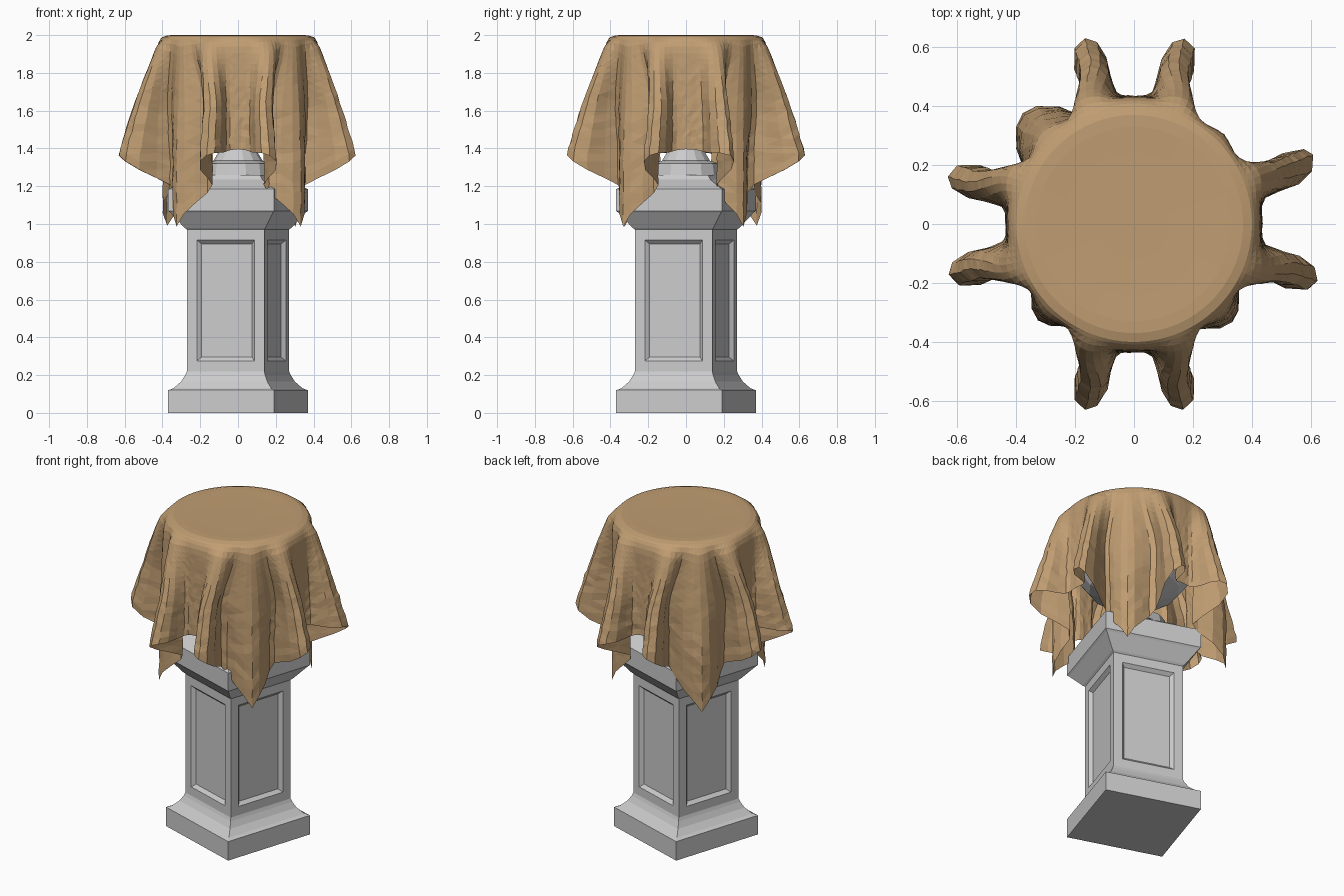
import bpy, bmesh, math, random
from mathutils import Vector

if "Cube" in bpy.data.objects:
    bpy.data.objects.remove(bpy.data.objects["Cube"])

random.seed(4)
TURN = math.radians(-17.8)


def finish(bm, name, mat=None):
    bmesh.ops.recalc_face_normals(bm, faces=bm.faces)
    me = bpy.data.meshes.new(name)
    bm.to_mesh(me)
    bm.free()
    ob = bpy.data.objects.new(name, me)
    bpy.context.collection.objects.link(ob)
    if mat:
        me.materials.append(mat)
    return ob


def loft(profile, sides, turn):
    """Stack of regular rings (radius, z), capped at both ends."""
    bm = bmesh.new()
    rings = [[bm.verts.new((r * math.cos(turn + math.tau * k / sides),
                            r * math.sin(turn + math.tau * k / sides), z))
              for k in range(sides)] for r, z in profile]
    walls = []
    for a, b in zip(rings, rings[1:]):
        walls.append([bm.faces.new((a[k], a[(k + 1) % sides], b[(k + 1) % sides], b[k]))
                      for k in range(sides)])
    bm.faces.new(rings[0][::-1])
    bm.faces.new(rings[-1])
    return bm, walls


# Square pedestal, with recessed panels on the shaft
steps = [(.294, 0), (.294, .12), (.272, .13), (.24, .165), (.222, .20), (.215, .22),
         (.215, .97), (.225, .98), (.285, 1.06), (.294, 1.07), (.294, 1.185),
         (.20, 1.235), (.18, 1.26)]
bm, walls = loft([(h * math.sqrt(2), z) for h, z in steps], 4, TURN + math.pi / 4)
bmesh.ops.recalc_face_normals(bm, faces=bm.faces)
panels = walls[5]
bmesh.ops.inset_individual(bm, faces=panels, thickness=.078)
bmesh.ops.inset_individual(bm, faces=panels, thickness=.028, depth=-.02)
finish(bm, "pedestal")

# Hidden bowl that carries the cloth
bm, _ = loft([(.19, 1.26), (.18, 1.32), (.13, 1.335), (.085, 1.41), (.11, 1.48), (.26, 1.54),
              (.35, 1.66), (.385, 1.85), (.385, 1.97)], 14, 0)
finish(bm, "bowl")

# Cloth: a square sheet of half-width 1, draped over a round rim
tan = bpy.data.materials.new("cloth_tan")
tan.diffuse_color = (.53, .34, .17, 1)
tan.use_nodes = True
tan.node_tree.nodes["Principled BSDF"].inputs["Base Color"].default_value = tan.diffuse_color
RIM = .40
# Half-quadrant hem path: sheet angle -> hanging angle, radius
HEM = [(0, 0, .435), (8, 7.5, .445), (12, 9.5, .51), (16, 10.5, .60), (20, 14.5, .65),
       (24, 19.5, .63), (28, 22, .53), (32, 20.5, .40), (36, 26, .375), (40, 35, .425),
       (43, 41.5, .455), (45, 45, .46)]
# Fold direction away from each axis, on its clockwise and anticlockwise sides
LOBES = [(17.5, 21.5), (15.5, 15), (14.5, 15.5), (15, 15)]
CORNERS = [.43, .53, .46, .47]


def hem_at(a):
    """Smooth Catmull-Rom lookup of the hem path."""
    i = max(k for k in range(len(HEM) - 1) if HEM[k][0] <= a)
    t = (a - HEM[i][0]) / (HEM[i + 1][0] - HEM[i][0])
    p = [HEM[min(max(k, 0), len(HEM) - 1)] for k in range(i - 1, i + 3)]
    return [.5 * (2 * p[1][c] + (p[2][c] - p[0][c]) * t
                  + (2 * p[0][c] - 5 * p[1][c] + 4 * p[2][c] - p[3][c]) * t * t
                  + (3 * p[1][c] - p[0][c] - 3 * p[2][c] + p[3][c]) * t ** 3) for c in (1, 2)]


def drape(deg, u):
    """Point of the sheet at one angle; u runs 0 (rim) to 1 (hem)."""
    axis = round(deg / 90)
    off = deg - axis * 90
    side = 1 if off >= 0 else -1
    a = min(abs(off), 45)
    ang, rad = hem_at(a)
    lobe = LOBES[axis % 4][1 if side > 0 else 0]
    ang += (lobe - 16) * max(0, 1 - abs(ang - 16) / 16)
    corner = (axis if side > 0 else axis - 1) % 4
    rad += (CORNERS[corner] - .46) * min(1, max(0, (a - 33) / 7))
    total = 1 / math.cos(math.radians(a)) - RIM
    s = u * total
    f = min(s / .66, 1)
    g = min(1, f * 1.5)
    g = g * g * (3 - 2 * g)
    ang = a + (ang - a) * g
    r = .43 + (rad - .43) * f ** .85
    # rounded shoulder at the rim
    k = min(1, s / .09)
    r = RIM + (r - RIM) * math.sin(k * math.pi / 2)
    lean = (rad - .43) * .5
    z = 1.99 - math.sqrt(max(s * s - (lean * 2 * f) ** 2, 0)) * (.4 + .59 * k)
    th = math.radians(axis * 90 + side * ang)
    return Vector((r * math.cos(th), r * math.sin(th), z))


SEG, DROP = 120, 20
bm = bmesh.new()
centre = bm.verts.new((0, 0, 1.997))
rings = []
for r, z in ((.12, 1.997), (.24, 1.998), (.33, 2), (.37, 1.999)):
    rings.append([bm.verts.new((r * math.cos(math.tau * k / SEG),
                                r * math.sin(math.tau * k / SEG), z)) for k in range(SEG)])
for j in range(DROP + 1):
    u = (j / DROP) ** 1.2
    wob = .004 * u if j < DROP else 0
    rings.append([bm.verts.new(drape(k * 360 / SEG, u)
                               + Vector([random.uniform(-wob, wob) for _ in range(3)]))
                  for k in range(SEG)])
for k in range(SEG):
    n = (k + 1) % SEG
    bm.faces.new((centre, rings[0][k], rings[0][n]))
    for a, b in zip(rings, rings[1:]):
        bm.faces.new((a[k], b[k], b[n], a[n]))
bmesh.ops.triangulate(bm, faces=bm.faces)
finish(bm, "draped_cloth", tan)
